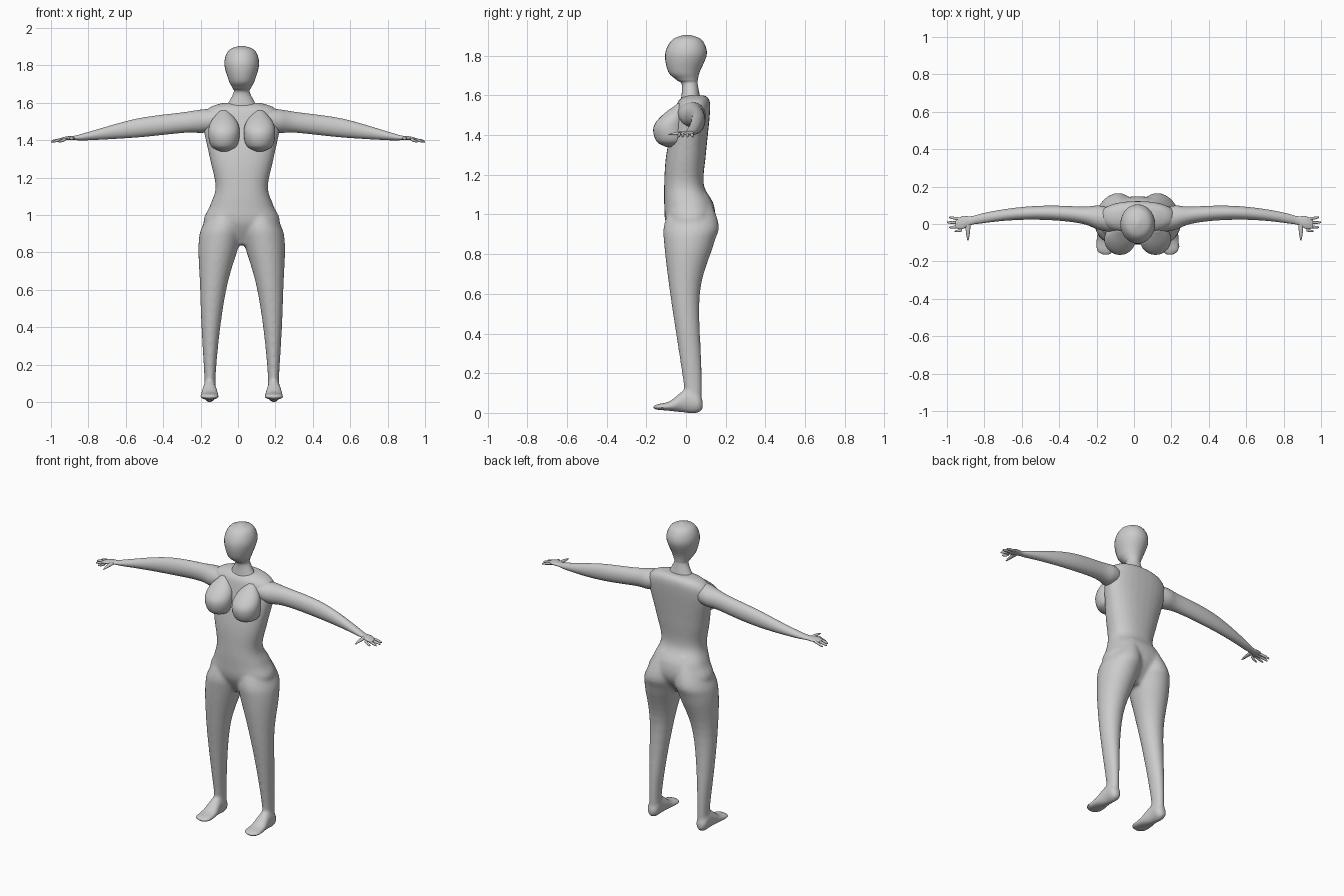
import bpy, bmesh, math
from mathutils import Vector

CENTRE_X = .02
SEGMENTS = 28
STEPS = 6

cube = bpy.data.objects.get("Cube")
if cube:
    bpy.data.objects.remove(cube, do_unlink=True)

grey = bpy.data.materials.new("plain_grey")
grey.use_nodes = True
colour = (.6, .6, .6, 1)
grey.diffuse_color = colour
grey.node_tree.nodes["Principled BSDF"].inputs["Base Color"].default_value = colour


def smooth_rows(rows):
    """Catmull-Rom interpolation between the given section rows."""
    rows = [Vector(row) for row in rows]
    padded = [rows[0]] + rows + [rows[-1]]
    result = []
    for before, start, end, after in zip(padded, padded[1:], padded[2:], padded[3:]):
        leave, arrive = (end - before) / 2, (after - start) / 2
        for step in range(STEPS):
            t = step / STEPS
            ease = t * t * (3 - 2 * t)
            result.append(start.lerp(end, ease)
                          + leave * t * (1 - t) ** 2
                          - arrive * t * t * (1 - t))
    return result + [rows[-1]]


def signed_power(value, exponent):
    return math.copysign(abs(value) ** exponent, value)


def loft(name, axis, rows, centre=lambda position: 0, side=1, reach=1, roundness=1):
    """Skin oval sections along an axis; a row is (position, half width, low, high)."""
    bm = bmesh.new()
    rings = []
    for position, half, low, high in smooth_rows(rows):
        ring = []
        for segment in range(SEGMENTS):
            angle = math.tau * segment / SEGMENTS
            across = centre(position) + half * signed_power(math.cos(angle), roundness)
            along = (low + high) / 2 + (high - low) / 2 * signed_power(math.sin(angle), roundness)
            x, y, z = {"x": (position, across, along),
                       "y": (across, position, along),
                       "z": (across, along, position)}[axis]
            ring.append(bm.verts.new((CENTRE_X + side * reach * x, y, z)))
        rings.append(ring)
    for lower, upper in zip(rings, rings[1:]):
        for segment in range(SEGMENTS):
            last = segment - 1
            bm.faces.new((lower[last], lower[segment], upper[segment], upper[last]))
    bm.faces.new(rings[0])
    bm.faces.new(rings[-1])
    bmesh.ops.recalc_face_normals(bm, faces=bm.faces)
    for face in bm.faces:
        face.smooth = True
    mesh = bpy.data.meshes.new(name)
    bm.to_mesh(mesh)
    bm.free()
    mesh.materials.append(grey)
    part = bpy.data.objects.new(name, mesh)
    bpy.context.collection.objects.link(part)
    return part


# Centre lines: legs lean inwards towards the hip, arms bow backwards at the elbow
def leg_centre(height):
    return .17 - .08 * height ** 3


def foot_centre(depth):
    return .172


def breast_centre(height):
    return .095


def arm_centre(distance):
    return .06 - .3 * (distance - .5) ** 2


def thumb_centre(depth):
    return .89


# Torso from crotch to shoulders
torso = loft("body", "z", [
    (.84, .06, -.04, .06),
    (.95, .2, -.1, .14),
    (1.05, .17, -.11, .14),
    (1.15, .14, -.11, .09),
    (1.3, .17, -.1, .1),
    (1.5, .21, -.06, .12),
    (1.57, .18, -.04, .12),
    (1.6, .1, 0, .1)], roundness=.87)

leg_rows = [
    (.05, .03, 0, .08),
    (.2, .034, -.02, .08),
    (.6, .07, -.08, .07),
    (.85, .11, -.11, .14),
    (.95, .105, -.11, .165),
    (1.1, .05, -.06, .11)]

foot_rows = [
    (.085, .015, .02, .06),
    (.06, .035, 0, .1),
    (0, .037, 0, .12),
    (-.08, .05, .01, .06),
    (-.14, .05, .015, .045),
    (-.167, .02, .02, .035)]

breast_rows = [
    (1.34, .02, -.1, -.05),
    (1.37, .07, -.15, 0),
    (1.44, .084, -.164, 0),
    (1.5, .07, -.12, 0),
    (1.56, .02, -.04, 0)]

arm_rows = [
    (.1, .06, 1.46, 1.57),
    (.2, .065, 1.44, 1.565),
    (.3, .045, 1.44, 1.55),
    (.55, .036, 1.415, 1.515),
    (.8, .027, 1.4, 1.445),
    (.87, .023, 1.4, 1.425),
    (.92, .034, 1.4, 1.42),
    (.955, .02, 1.4, 1.41)]

thumb_rows = [
    (0, .014, 1.4, 1.42),
    (-.05, .01, 1.4, 1.415),
    (-.088, .003, 1.4, 1.405)]


def add_finger(label, finger, index, side, reach):
    """Fingers fan out from the palm, the outer ones shorter."""
    offset = .025 - .019 * index
    tip = 1 - .01 * (index - 1) ** 2
    loft(f"{label}_{finger}_finger", "x", [
        (.92, .008, 1.4, 1.415),
        (tip - .02, .007, 1.39, 1.405),
        (tip, .003, 1.388, 1.396)],
        lambda distance: offset * (1 + 6 * (distance - .92)), side, reach)


legs = []
for label, side, reach in (("left", 1, .98), ("right", -1, 1.02)):
    legs.append(loft(label + "_leg", "z", leg_rows, leg_centre, side))
    legs.append(loft(label + "_foot", "y", foot_rows, foot_centre, side))
    loft(label + "_breast", "z", breast_rows, breast_centre, side)
    loft(label + "_arm", "x", arm_rows, arm_centre, side, reach)
    loft(label + "_thumb", "y", thumb_rows, thumb_centre, side, reach)
    for index, finger in enumerate(("little", "ring", "middle", "index")):
        add_finger(label, finger, index, side, reach)

# Head and neck in one piece
loft("head_and_neck", "z", [
    (1.55, .1, -.03, .08),
    (1.65, .045, -.02, .06),
    (1.68, .05, -.05, .06),
    (1.72, .07, -.09, .07),
    (1.81, .093, -.105, .105),
    (1.88, .07, -.07, .08),
    (1.905, .01, -.01, .02)])

# Blend legs and feet into the torso as one skin
bpy.ops.object.select_all(action="DESELECT")
for part in legs + [torso]:
    part.select_set(True)
bpy.context.view_layer.objects.active = torso
bpy.ops.object.join()
remesh = torso.modifiers.new("one_skin", "REMESH")
remesh.mode = "VOXEL"
remesh.voxel_size = .009
remesh.use_smooth_shade = True
soften = torso.modifiers.new("soften", "SMOOTH")
soften.factor = .5
soften.iterations = 8
